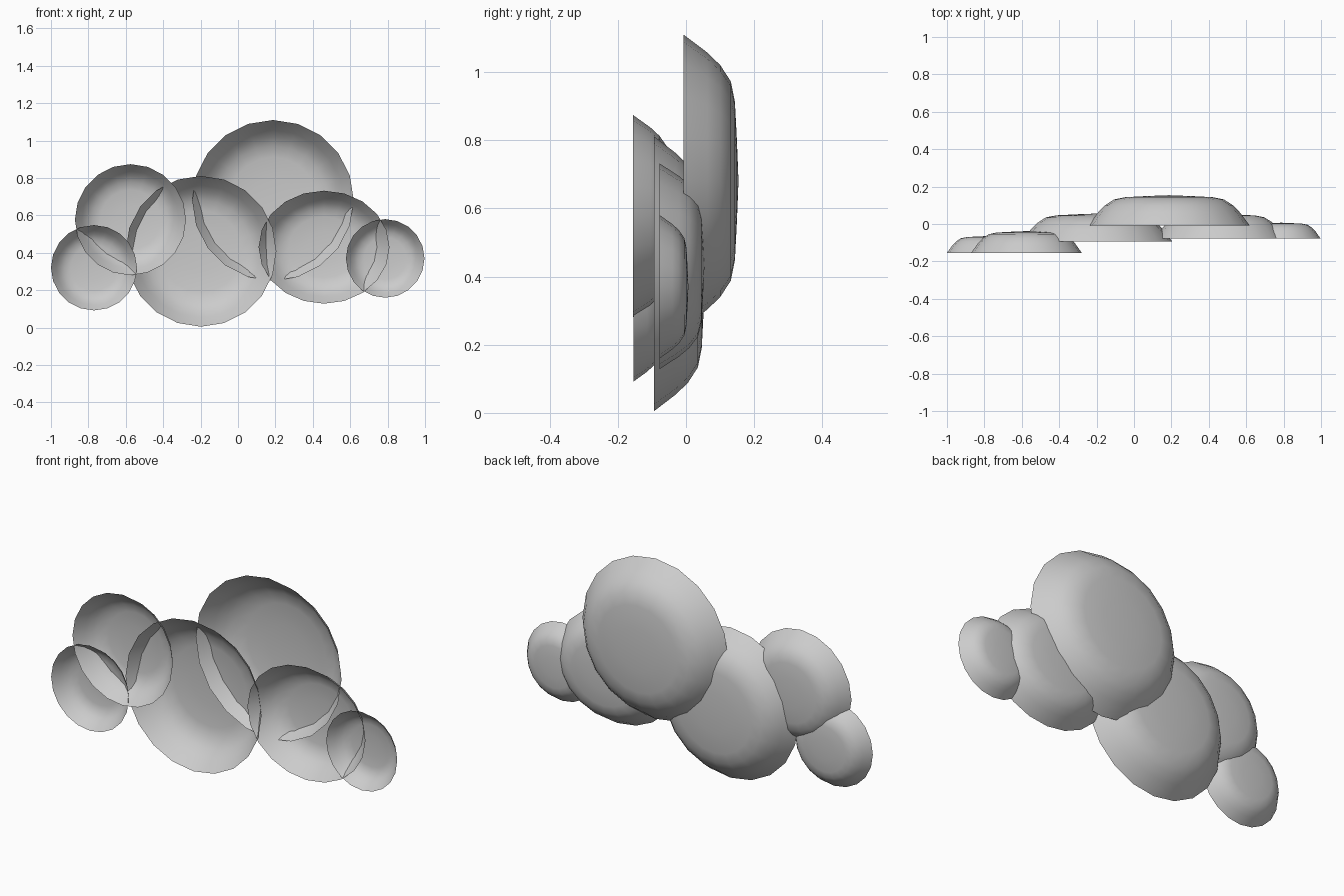
import bpy, bmesh
from math import sin, cos, pi

if "Cube" in bpy.data.objects:
    bpy.data.objects.remove(bpy.data.objects["Cube"])

SIDES = 20
# dome profile: (radius, height) as fractions, from the open rim to the flattened crown
PROFILE = [(1, 0), (0.875, 0.44), (0.79, 0.67), (0.68, 0.86), (0.54, 0.935), (0.27, 0.972)]


def puff(name, x, z, rx, rz, rim_y, depth):
    """Open shallow dome: rim faces -y, crown bulges towards +y."""
    bm = bmesh.new()
    rings = [[bm.verts.new((x + rx * r * sin(2 * pi * i / SIDES),
                            rim_y + depth * h,
                            z + rz * r * cos(2 * pi * i / SIDES)))
              for i in range(SIDES)] for r, h in PROFILE]
    crown = bm.verts.new((x, rim_y + depth, z))
    for a, b in zip(rings, rings[1:]):
        for i in range(SIDES):
            j = (i + 1) % SIDES
            bm.faces.new((a[i], a[j], b[j], b[i]))
    for i in range(SIDES):
        bm.faces.new((rings[-1][i], rings[-1][(i + 1) % SIDES], crown))
    bmesh.ops.recalc_face_normals(bm, faces=bm.faces)
    # outside of the dome looks towards +y
    bm.normal_update()
    if sum(f.normal.y for f in bm.faces) < 0:
        bmesh.ops.reverse_faces(bm, faces=bm.faces)
    for f in bm.faces:
        f.smooth = True
    mesh = bpy.data.meshes.new(name)
    bm.to_mesh(mesh)
    bm.free()
    bpy.context.collection.objects.link(bpy.data.objects.new(name, mesh))


# cloud puffs, left to right
puff("puff_far_left", -0.77, 0.32, 0.23, 0.228, -0.154, 0.09)
puff("puff_upper_left", -0.575, 0.577, 0.297, 0.297, -0.156, 0.118)
puff("puff_centre", -0.198, 0.408, 0.403, 0.403, -0.094, 0.15)
puff("puff_top", 0.187, 0.68, 0.432, 0.43, -0.008, 0.162)
puff("puff_right", 0.46, 0.43, 0.35, 0.302, -0.078, 0.132)
puff("puff_far_right", 0.787, 0.37, 0.21, 0.21, -0.077, 0.084)
